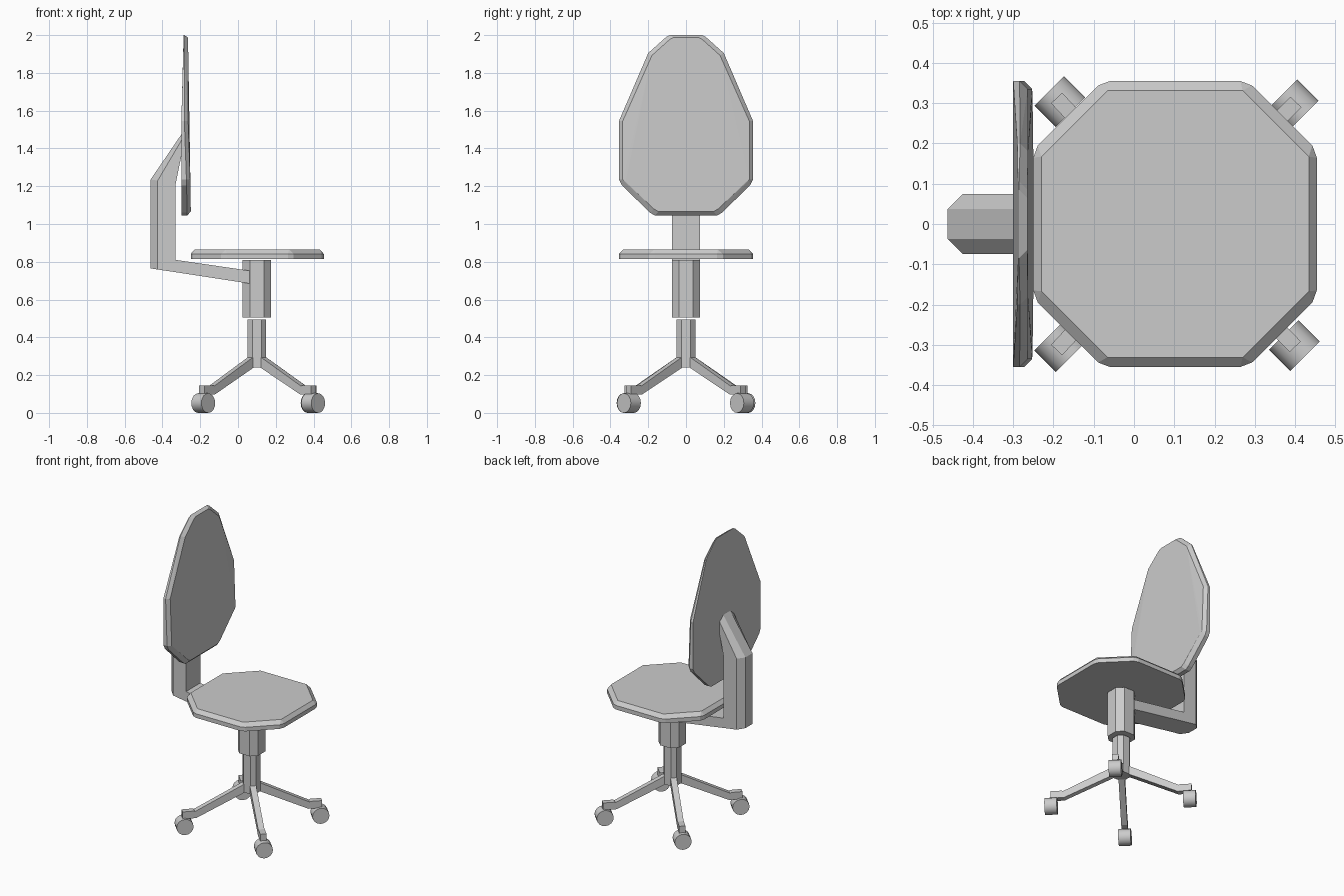
import bpy, bmesh
from math import pi, sqrt
from mathutils import Vector, Matrix

if "Cube" in bpy.data.objects:
    bpy.data.objects.remove(bpy.data.objects["Cube"])

CX = 0.10  # axis of the seat and column


def finish(name, bm):
    bmesh.ops.recalc_face_normals(bm, faces=bm.faces)
    me = bpy.data.meshes.new(name)
    bm.to_mesh(me)
    bm.free()
    ob = bpy.data.objects.new(name, me)
    bpy.context.collection.objects.link(ob)
    return ob


def hull(name, pts):
    bm = bmesh.new()
    for p in pts:
        bm.verts.new(p)
    res = bmesh.ops.convex_hull(bm, input=bm.verts)
    loose = [v for v in bm.verts if not v.link_faces]
    bmesh.ops.delete(bm, geom=loose, context='VERTS')
    bmesh.ops.dissolve_limit(bm, angle_limit=0.02, verts=bm.verts, edges=bm.edges)
    return finish(name, bm)


def loft(name, rings):
    bm = bmesh.new()
    vs = [[bm.verts.new(p) for p in r] for r in rings]
    n = len(vs[0])
    for a, b in zip(vs, vs[1:]):
        for i in range(n):
            j = (i + 1) % n
            bm.faces.new((a[i], a[j], b[j], b[i]))
    bm.faces.new(vs[0])
    bm.faces.new(vs[-1])
    return finish(name, bm)


def mirrored(points):
    """Full loop of signs for quarter points."""
    return [(sx * x, sy * y) for x, y in points for sx in (1, -1) for sy in (1, -1)]


# Seat: octagon with chamfered corners and a sloped top edge
rim = mirrored([(0.352, 0.165), (0.341, 0.195), (0.191, 0.344), (0.162, 0.355)])
top = mirrored([(0.332, 0.167), (0.168, 0.331)])
hull("seat", [(CX + x + 0.002, y, z) for x, y in rim for z in (0.815, 0.842)]
     + [(CX + x + 0.002, y, 0.865) for x, y in top])

# Backrest: half outline as (y, z, front x, back x), sides bent backwards
outline = [(0.085, 2.0, -0.265, -0.288), (0.105, 1.99, -0.265, -0.288),
           (0.20, 1.905, -0.263, -0.290), (0.355, 1.545, -0.264, -0.300),
           (0.355, 1.235, -0.253, -0.300), (0.34, 1.205, -0.252, -0.300),
           (0.19, 1.06, -0.25, -0.300), (0.165, 1.045, -0.25, -0.300)]
pts = []
for y, z, xf, xb in outline:
    yi = y - 0.02
    zi = z + (0.02 if z < 1.23 else -0.012 if z > 1.8 else 0)
    for s in (1, -1):
        pts += [(xb, s * y, z), (xf - 0.02, s * y, z), (xf, s * yi, zi)]
hull("backrest", pts)


# Columns: eight-sided posts
def post(name, a, z0, z1):
    c = a / 2
    o = [(a, -c), (a, c), (c, a), (-c, a), (-a, c), (-a, -c), (-c, -a), (c, -a)]
    loft(name, [[(CX + x, y, z) for x, y in o] for z in (z0, z1)])


post("upper_column", 0.075, 0.505, 0.81)
post("lower_column", 0.049, 0.24, 0.495)

# Back support: upright with chamfered rear corners, bending into the backrest
W, C = 0.075, 0.037


def support_ring(outer, mid, inner):
    return [(x, y, z) for (x, z), y in
            ((outer, C), (mid, W), (inner, W), (inner, -W), (mid, -W), (outer, -C))]


loft("back_support", [
    support_ring((-0.463, 0.765), (-0.425, 0.759), (-0.33, 0.745)),
    support_ring((-0.463, 1.235), (-0.425, 1.23), (-0.33, 1.213)),
    support_ring((-0.298, 1.477), (-0.298, 1.445), (-0.298, 1.37))])

# Arm joining the column to the upright
loft("support_arm", [[(x, y, z) for y, z in ((-W, lo), (W, lo), (W, hi), (-W, hi))]
                     for x, lo, hi in ((-0.33, 0.745, 0.81), (0.06, 0.685, 0.753))])

# Legs with caster mounts, and casters all rolling the same way
profile = [(0.045, 0.24), (0.045, 0.297), (0.352, 0.142), (0.358, 0.146),
           (0.428, 0.146), (0.428, 0.098), (0.345, 0.098)]
axis = Vector((1, -1, 0)).normalized()
turn = Vector((0, 0, 1)).rotation_difference(axis).to_matrix().to_4x4()
for i, (x, y) in enumerate([(0.295, 0.296), (-0.284, 0.304), (-0.284, -0.304), (0.298, -0.302)]):
    d = Vector((x, y, 0)).normalized()
    side = Vector((-d.y, d.x, 0)) * 0.019
    base = Vector((CX, 0, 0))
    loft(f"leg_{i + 1}", [[base + d * r + side * s + Vector((0, 0, z)) for r, z in profile]
                          for s in (-1, 1)])
    bm = bmesh.new()
    bmesh.ops.create_cone(bm, cap_ends=True, segments=16, radius1=0.052, radius2=0.052,
                          depth=0.075,
                          matrix=Matrix.Translation((CX + x, y, 0.052)) @ turn)
    ob = finish(f"caster_{i + 1}", bm)
    bpy.ops.object.select_all(action='DESELECT')
    ob.select_set(True)
    bpy.context.view_layer.objects.active = ob
    bpy.ops.object.shade_smooth_by_angle(angle=pi / 6)
